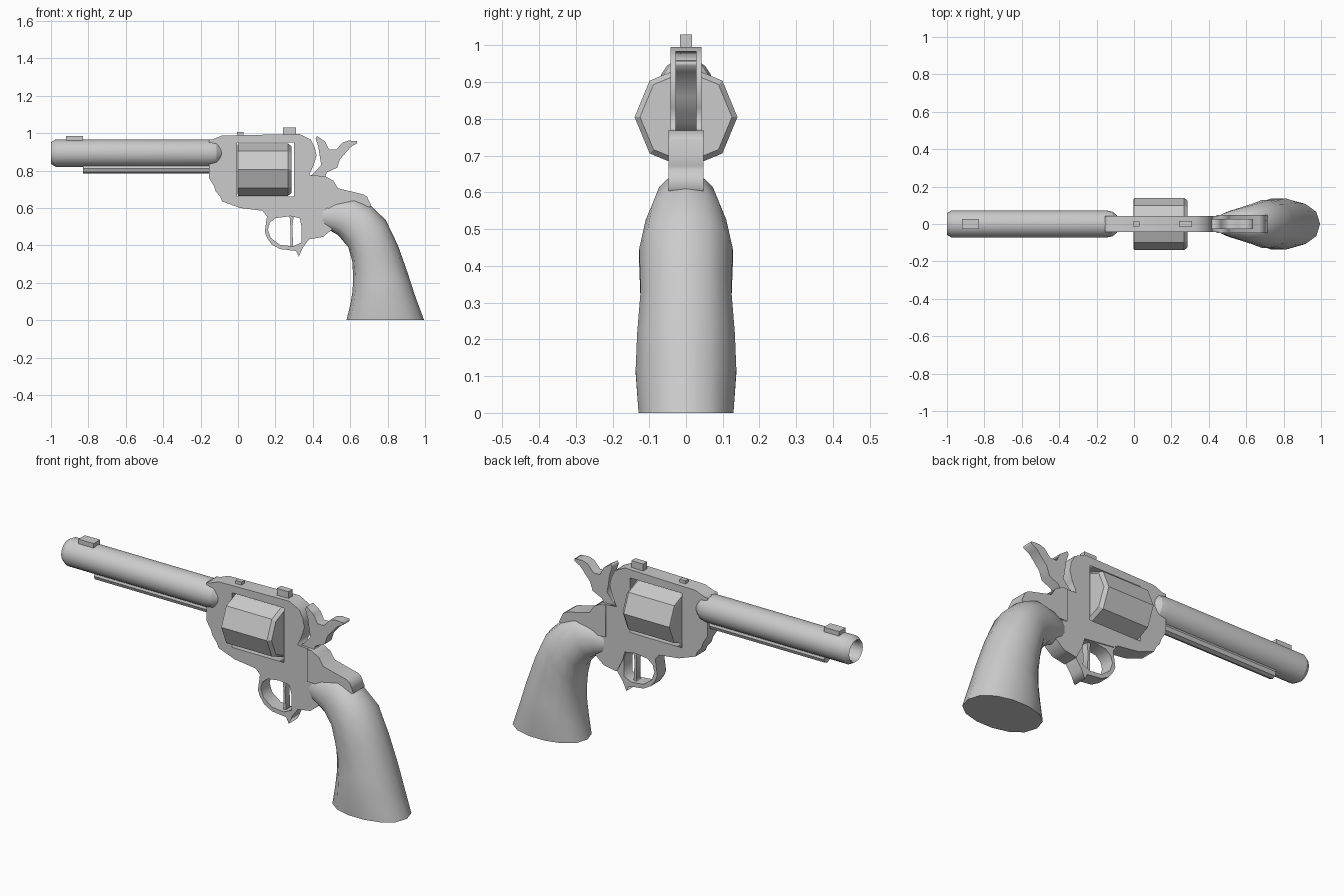
import bpy, bmesh
from math import cos, sin, pi, radians

if "Cube" in bpy.data.objects:
    bpy.data.objects.remove(bpy.data.objects["Cube"])


def plate(name, loops, half):
    """Side profiles in (x, z), extra loops become holes, thickness along y."""
    cu = bpy.data.curves.new(name, 'CURVE')
    cu.dimensions = '2D'
    cu.fill_mode = 'BOTH'
    cu.extrude = half
    for pts in loops:
        s = cu.splines.new('POLY')
        s.points.add(len(pts) - 1)
        for p, (x, z) in zip(s.points, pts):
            p.co = (x, z, 0, 1)
        s.use_cyclic_u = True
    ob = bpy.data.objects.new(name, cu)
    bpy.context.collection.objects.link(ob)
    ob.rotation_euler.x = radians(90)
    bpy.ops.object.select_all(action='DESELECT')
    ob.select_set(True)
    bpy.context.view_layer.objects.active = ob
    bpy.ops.object.convert(target='MESH')
    return bpy.context.object


def loft(name, rings, smooth=None):
    """Skin a list of equal-length rings and cap both ends."""
    bm = bmesh.new()
    vr = [[bm.verts.new(p) for p in r] for r in rings]
    n = len(vr[0])
    for a, b in zip(vr, vr[1:]):
        for i in range(n):
            bm.faces.new((a[i], a[(i + 1) % n], b[(i + 1) % n], b[i]))
    bm.faces.new(vr[0])
    bm.faces.new(vr[-1])
    bmesh.ops.recalc_face_normals(bm, faces=bm.faces)
    me = bpy.data.meshes.new(name)
    bm.to_mesh(me)
    bm.free()
    ob = bpy.data.objects.new(name, me)
    bpy.context.collection.objects.link(ob)
    if smooth:
        bpy.ops.object.select_all(action='DESELECT')
        ob.select_set(True)
        bpy.context.view_layer.objects.active = ob
        bpy.ops.object.shade_smooth_by_angle(angle=radians(smooth))
    return ob


def lathe(name, profile, z, n, smooth=None):
    """Revolve (x, radius) pairs about a lengthwise axis at height z."""
    return loft(name, [[(x, r * cos(2 * pi * i / n), z + r * sin(2 * pi * i / n))
                        for i in range(n)] for x, r in profile], smooth)


def box(name, x0, x1, half, z0, z1):
    return loft(name, [[(x, -half, z0), (x, half, z0), (x, half, z1), (x, -half, z1)]
                       for x in (x0, x1)])


# Barrel: hollow muzzle, rounded rear end
lathe("barrel", [(-.7, .052), (-.99, .052), (-1, .058), (-.975, .073), (-.15, .073),
                 (-.115, .066), (-.09, .045), (-.078, .015)], .893, 16, 25)
lathe("ejector_rod", [(-.83, .026), (-.13, .026)], .811, 8)
box("front_sight", -.92, -.83, .027, .95, .985)

# Frame with cylinder window
frame = [(-.155, .965), (-.135, .967), (-.085, .987), (.33, .995), (.39, .965), (.41, .925),
         (.42, .88), (.405, .83), (.38, .775), (.465, .77), (.51, .745), (.52, .5),
         (.455, .445), (.38, .432), (.345, .50), (.33, .55), (.155, .57), (.13, .585), (.01, .60),
         (-.085, .635), (-.095, .66), (-.12, .69), (-.13, .72), (-.155, .76)]
window = [(-.005, .95), (.3, .95), (.3, .66), (-.005, .66)]
plate("frame", [frame, window], .042)

# Tang running back over the grip
plate("tang", [[(.44, .77), (.465, .77), (.51, .745), (.535, .705), (.67, .672), (.69, .66),
                (.713, .61), (.68, .59), (.44, .60)]], .048)

# Trigger guard and trigger
guard = [(.13, .586), (.155, .555), (.143, .47), (.155, .44), (.18, .405), (.225, .38), (.31, .37),
         (.325, .34), (.345, .385), (.38, .433), (.4, .57)]
opening = [(.2, .545), (.28, .556), (.33, .545), (.34, .5), (.34, .415), (.295, .395),
           (.225, .402), (.175, .44), (.16, .485), (.17, .52)]
plate("trigger_guard", [guard, opening], .037)
plate("trigger", [[(.275, .57), (.3, .57), (.29, .50), (.295, .40), (.28, .395), (.28, .50)]], .018)

# Eight-sided cylinder
lathe("cylinder", [(-.002, .13), (0, .14), (.268, .14), (.285, .125)], .805, 8)

# Hammer
plate("hammer", [[(.38, .765), (.41, .79), (.445, .83), (.438, .87), (.43, .925), (.415, .97),
                  (.422, .985), (.465, .955), (.487, .912), (.525, .912), (.56, .95), (.59, .96),
                  (.637, .957), (.637, .945), (.605, .928), (.58, .90), (.545, .86), (.53, .815),
                  (.475, .79), (.465, .765)]], .028)

# Sights on the top strap
box("rear_sight", .24, .31, .034 / 2, .98, 1.03)
box("strap_stud", -.005, .03, .013, .98, 1.005)

# Grip: oval sections given as front point, back point, half width
sections = [(.452, .495, .452, .615, .045), (.49, .48, .53, .64, .07),
            (.535, .455, .625, .652, .09), (.59, .39, .71, .612, .112),
            (.612, .31, .79, .535, .13), (.615, .23, .855, .40, .126),
            (.613, .16, .908, .25, .136), (.602, .09, .945, .135, .14),
            (.58, .002, .995, .008, .132)]
rings = []
for fx, fz, bx, bz, w in sections:
    ring = []
    for i in range(14):
        a = 2 * pi * i / 14
        t = (1 + cos(a)) / 2
        y = w * (1 if sin(a) > 0 else -1) * abs(sin(a)) ** .85
        ring.append((fx + (bx - fx) * t, y, fz + (bz - fz) * t))
    rings.append(ring)
rings[-1] = [(x, y, 0) for x, y, z in rings[-1]]
loft("grip", rings, 50)
